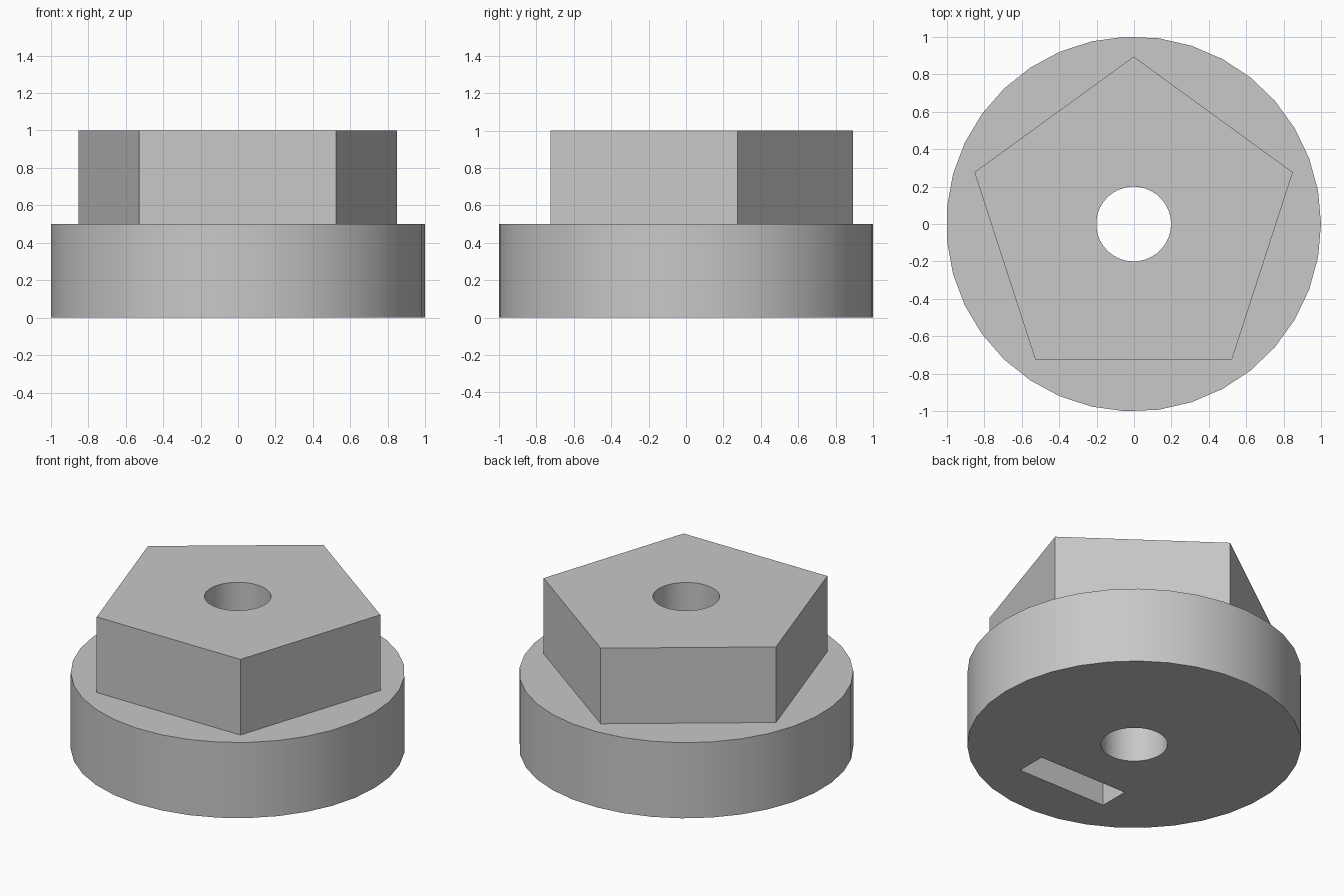
import bpy, bmesh
from math import cos, sin, pi, radians

cube = bpy.data.objects.get("Cube")
if cube:
    bpy.data.objects.remove(cube, do_unlink=True)

grey = bpy.data.materials.new("plain grey")
grey.use_nodes = True
COLOUR = (0.58, 0.58, 0.58, 1)
grey.diffuse_color = COLOUR
for node in grey.node_tree.nodes:
    if node.type == "BSDF_PRINCIPLED":
        node.inputs["Base Color"].default_value = COLOUR

CENTRE_X = -0.002


def prism(name, outline, z0, z1):
    """Extrude a flat outline from z0 to z1."""
    bm = bmesh.new()
    face = bm.faces.new([bm.verts.new((x + CENTRE_X, y, z0)) for x, y in outline])
    top = bmesh.ops.extrude_face_region(bm, geom=[face])["geom"]
    bmesh.ops.translate(bm, vec=(0, 0, z1 - z0),
                        verts=[v for v in top if isinstance(v, bmesh.types.BMVert)])
    bmesh.ops.recalc_face_normals(bm, faces=bm.faces)
    mesh = bpy.data.meshes.new(name)
    bm.to_mesh(mesh)
    bm.free()
    mesh.materials.append(grey)
    obj = bpy.data.objects.new(name, mesh)
    bpy.context.collection.objects.link(obj)
    return obj


def polygon(sides, radius, start=0.0):
    return [(radius * cos(start + 2 * pi * i / sides),
             radius * sin(start + 2 * pi * i / sides)) for i in range(sides)]


def combine(target, other, operation):
    """Apply a boolean and discard the helper."""
    mod = target.modifiers.new(operation.lower(), "BOOLEAN")
    mod.operation = operation
    mod.solver = "EXACT"
    mod.object = other
    bpy.ops.object.modifier_apply(modifier=mod.name)
    bpy.data.objects.remove(other, do_unlink=True)


# Round base
body = prism("flanged_pentagon_body", polygon(35, 1.001), 0, 0.5)
bpy.ops.object.select_all(action="DESELECT")
bpy.context.view_layer.objects.active = body
body.select_set(True)

# Five-sided boss, sunk into the base
boss = prism("pentagon_boss", polygon(5, 0.894, radians(90)), 0.3, 1.0)
combine(body, boss, "UNION")

# Central bore through everything
bore = prism("bore_cutter", polygon(35, 0.2), -0.5, 1.5)
bore.hide_render = True
combine(body, bore, "DIFFERENCE")

# Blind slot in the underside
slot = prism("slot_cutter", [(-0.325, -0.677), (0.325, -0.677),
                             (0.325, -0.477), (-0.325, -0.477)], -0.5, 0.5)
slot.hide_render = True
combine(body, slot, "DIFFERENCE")

bpy.ops.object.shade_smooth_by_angle(angle=radians(30))
